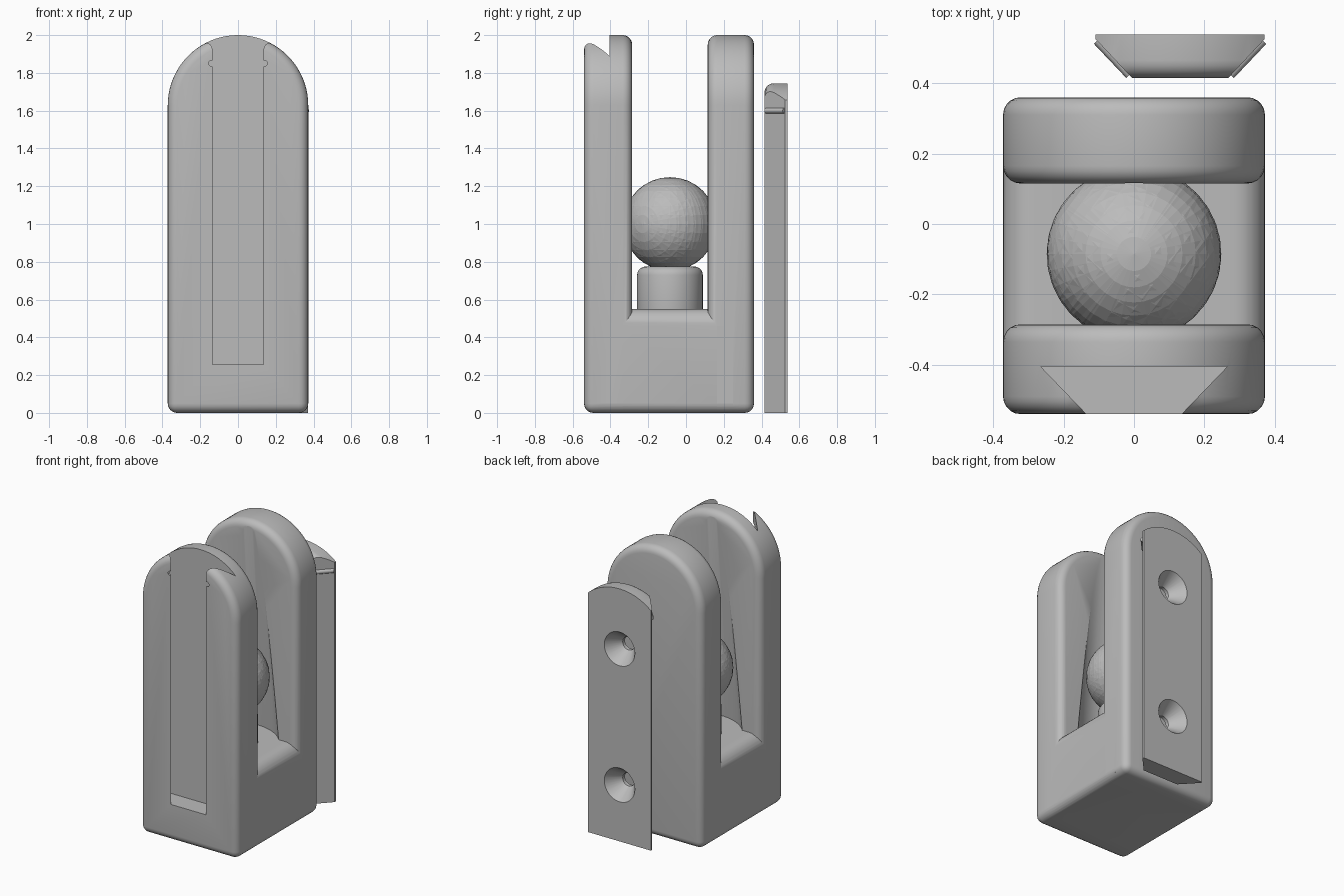
import bpy, bmesh
from math import pi, sin, cos
from mathutils import Vector, Matrix

if "Cube" in bpy.data.objects:
    bpy.data.objects.remove(bpy.data.objects["Cube"], do_unlink=True)

grey = bpy.data.materials.new("plain_grey")
grey.use_nodes = True
grey.diffuse_color = (0.5, 0.5, 0.5, 1)
grey.node_tree.nodes["Principled BSDF"].inputs["Base Color"].default_value = (0.5, 0.5, 0.5, 1)

W = 0.372           # half width and arch radius
FRONT, BACK = -0.54, 0.36
SLOT_A, SLOT_B = -0.285, 0.115
MID = (SLOT_A + SLOT_B) / 2
FLOOR = 0.55


def finish(name, bm):
    bmesh.ops.recalc_face_normals(bm, faces=bm.faces)
    mesh = bpy.data.meshes.new(name)
    bm.to_mesh(mesh)
    bm.free()
    mesh.materials.append(grey)
    ob = bpy.data.objects.new(name, mesh)
    bpy.context.collection.objects.link(ob)
    return ob


def prism(name, pts, a, b, axis):
    """Extrude a flat outline from a to b along y or z."""
    bm = bmesh.new()
    put = (lambda u, v: (u, a, v)) if axis == "y" else (lambda u, v: (u, v, a))
    face = bm.faces.new([bm.verts.new(put(u, v)) for u, v in pts])
    new = bmesh.ops.extrude_face_region(bm, geom=[face])["geom"]
    step = Vector((0, b - a, 0)) if axis == "y" else Vector((0, 0, b - a))
    bmesh.ops.translate(bm, vec=step, verts=[g for g in new if isinstance(g, bmesh.types.BMVert)])
    return finish(name, bm)


def rod(name, p, q, r1, r2=None, sides=32):
    """Round bar or cone between two points."""
    p, q = Vector(p), Vector(q)
    turn = (q - p).to_track_quat("Z", "Y").to_matrix().to_4x4()
    bm = bmesh.new()
    bmesh.ops.create_cone(bm, cap_ends=True, segments=sides, radius1=r1,
                          radius2=r1 if r2 is None else r2, depth=(q - p).length,
                          matrix=Matrix.Translation((p + q) / 2) @ turn)
    return finish(name, bm)


def apply(ob, mod):
    bpy.context.view_layer.objects.active = ob
    bpy.ops.object.modifier_apply(modifier=mod.name)


def combine(ob, other, operation="DIFFERENCE"):
    mod = ob.modifiers.new("combine", "BOOLEAN")
    mod.operation, mod.object, mod.solver = operation, other, "EXACT"
    apply(ob, mod)
    bpy.data.objects.remove(other, do_unlink=True)


def bevel(ob, width, segments=5):
    mod = ob.modifiers.new("bevel", "BEVEL")
    mod.width, mod.segments, mod.use_clamp_overlap = width, segments, False
    mod.limit_method, mod.angle_limit = "ANGLE", pi / 5
    apply(ob, mod)


def smooth(ob):
    bpy.ops.object.select_all(action="DESELECT")
    ob.select_set(True)
    bpy.context.view_layer.objects.active = ob
    bpy.ops.object.shade_smooth_by_angle(angle=pi / 6)


def arc(cx, cz, r, start, end, n):
    return [(cx + r * cos(start + (end - start) * i / n),
             cz + r * sin(start + (end - start) * i / n)) for i in range(n + 1)]


def arm(name, a, b):
    """Upright slab with a round top and softened edges."""
    outline = [(-W, 0), (W, 0)] + arc(0, 2 - W, W, 0, pi, 40)
    ob = prism(name, outline, a, b, "y")
    bevel(ob, 0.05)
    return ob


# Body: two arched arms joined by a low block with rounded shoulders
body = arm("body", FRONT, SLOT_A)
back_arm = arm("back_arm", SLOT_B, BACK)
soft, shoulder = 0.05, 0.09
section = (arc(soft - W, soft, soft, pi, 1.5 * pi, 6)
           + arc(W - soft, soft, soft, 1.5 * pi, 2 * pi, 6)
           + arc(W - shoulder, FLOOR - shoulder, shoulder, 0, pi / 2, 8)
           + arc(shoulder - W, FLOOR - shoulder, shoulder, pi / 2, pi, 8))

# Tapered hollow in the inner faces of both arms
for part in (body, back_arm):
    combine(part, rod("hollow_cutter", (0, MID, FLOOR - 0.02), (0, MID, 2.0), 0.306, 0.199, 96))
combine(body, prism("base_block", section, -0.40, 0.25, "y"), "UNION")
combine(body, back_arm, "UNION")

# Dovetail groove in the front, open at the top, with a small catch on each side
groove = [(-0.135, -0.6), (0.135, -0.6), (0.135, FRONT),
          (0.265, -0.405), (-0.265, -0.405), (-0.135, FRONT)]
combine(body, prism("groove_cutter", groove, 0.255, 2.1, "z"))
for s in (-1, 1):
    combine(body, rod("catch_cutter", (s * 0.125, -0.55, 1.85), (s * 0.26, -0.41, 1.85), 0.016, sides=16))
smooth(body)

# Mounting plate: matching dovetail slice, set behind the body
plate = arm("mounting_plate", FRONT, SLOT_A)
tongue = [(-0.137, FRONT), (0.137, FRONT), (0.24, -0.43),
          (0.24, -0.417), (-0.24, -0.417), (-0.24, -0.43)]
combine(plate, prism("tongue_shape", tongue, 0.255, 2.1, "z"), "INTERSECT")
plate.data.transform(Matrix.Translation((0.131, 0.955, -0.255)))
for s in (-1, 1):
    ridge = rod("ridge", (0.131 + s * 0.142, 0.425, 1.6), (0.131 + s * 0.234, 0.522, 1.6), 0.015, sides=16)
    combine(plate, ridge, "UNION")

# Countersunk screw holes
for z in (0.39, 1.33):
    combine(plate, rod("sink_cutter", (0.131, 0.44, z), (0.131, 0.56, z), 0.045, 0.133))
    combine(plate, rod("hole_cutter", (0.131, 0.38, z), (0.131, 0.50, z), 0.045))
smooth(plate)

# Round pedestal on the slot floor
pedestal = rod("pedestal", (0, MID, 0.48), (0, MID, 0.775), 0.174, sides=48)
bevel(pedestal, 0.045)
smooth(pedestal)

# Faceted ball: two interlocking spheres with different poles
for name, pole in (("ball", (0, 0, 1)), ("ball_facets", (0.8, -0.6, 0))):
    bm = bmesh.new()
    turn = Vector(pole).to_track_quat("Z", "Y").to_matrix().to_4x4()
    bmesh.ops.create_uvsphere(bm, u_segments=32, v_segments=16, radius=0.248,
                              matrix=Matrix.Translation((0, MID, 1.0)) @ turn)
    finish(name, bm)
